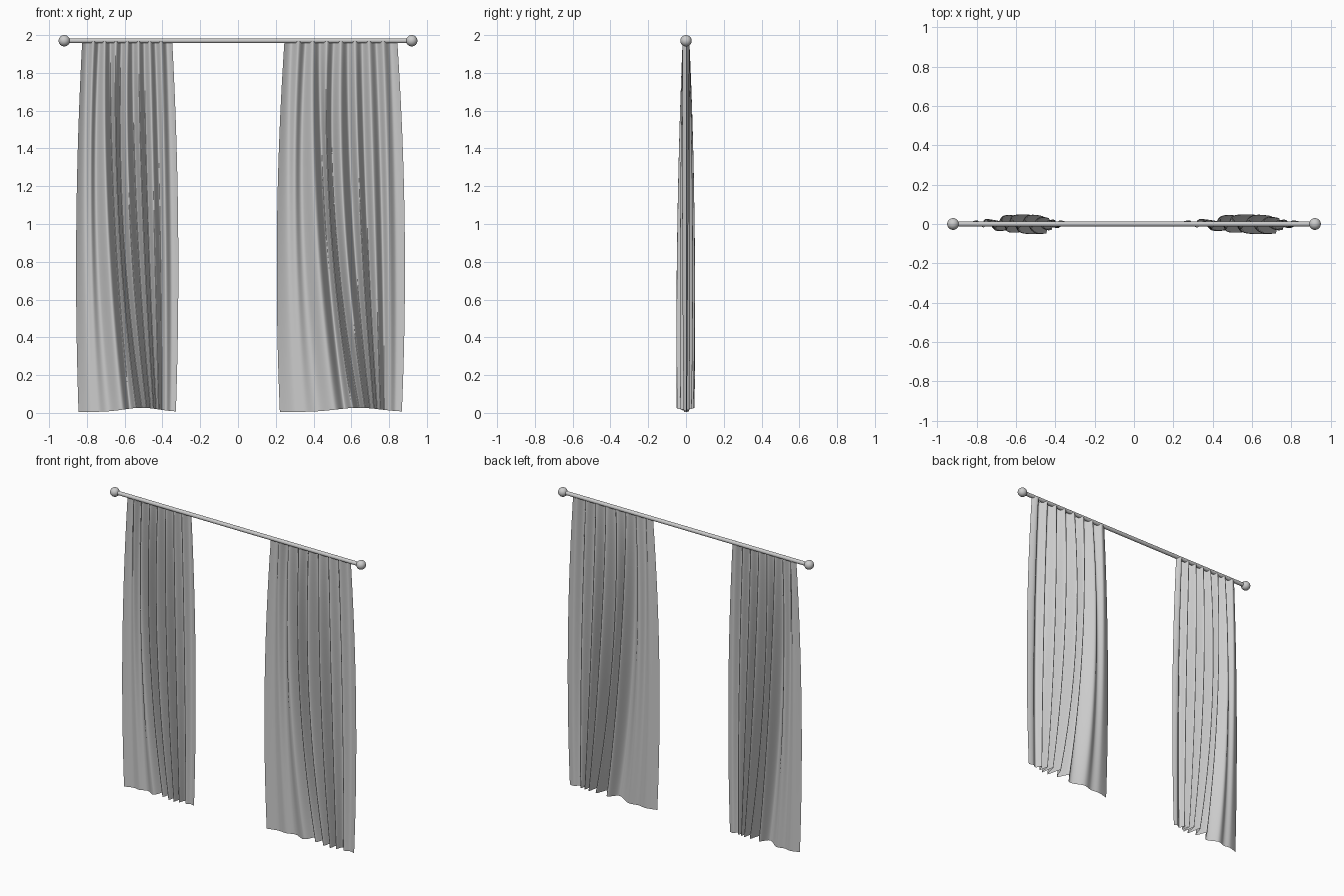
import bpy, bmesh, math

if "Cube" in bpy.data.objects:
    bpy.data.objects.remove(bpy.data.objects["Cube"])

# Fold profiles: positions across the panel (0..1) and depths, even = front ridge, odd = back valley
TOP_X = [0.056 + 0.888 * i / 16 for i in range(17)]
TOP_Y = [0.0] + [0.018 * (-1) ** (i + 1) for i in range(1, 16)] + [0.0]
MID_X = [0, .08, .14, .20, .30, .37, .41, .45, .52, .59, .65, .70, .76, .82, .87, .93, 1]
MID_Y = [-.01, .015, .0, .025, -.035, .044, -.042, .044, -.044, .044, -.044, .035, -.03, .022, -.02, .012, 0]
LOW_X = [.02, .13, .22, .32, .45, .53, .59, .645, .69, .73, .76, .785, .81, .84, .88, .93, .98]
LOW_Y = [-.01, .008, .002, .015, -.025, .035, -.035, .045, -.05, .04, -.048, .03, -.03, .018, -.012, .005, 0]


def spline(p, t):
    """Catmull-Rom value of list p at t in 0..len-1."""
    i = min(int(t), len(p) - 2)
    f = t - i
    a, b, c, d = p[max(i - 1, 0)], p[i], p[i + 1], p[min(i + 2, len(p) - 1)]
    return 0.5 * (2 * b + (c - a) * f + (2 * a - 5 * b + 4 * c - d) * f ** 2
                  + (3 * b - a - 3 * c + d) * f ** 3)


def blend(low, mid, top, v):
    """Quadratic through the three levels v = 0, 0.55, 1."""
    m = 0.55
    return (low * (v - m) * (v - 1) / m + mid * v * (v - 1) / (m * (m - 1))
            + top * v * (v - m) / (1 - m))


def curtain(name, x0, width, nu=192, nv=50):
    bm = bmesh.new()
    rows = []
    for j in range(nv + 1):
        v = j / nv
        row = []
        for i in range(nu + 1):
            t = 16 * i / nu
            x = blend(spline(LOW_X, t), spline(MID_X, t), spline(TOP_X, t), v)
            y = blend(spline(LOW_Y, t), spline(MID_Y, t), spline(TOP_Y, t), v)
            hem = 0.005 + 0.022 * math.exp(-((x - 0.64) / 0.24) ** 2)
            row.append(bm.verts.new((x0 + width * x, y, hem + (1.965 - hem) * v)))
        rows.append(row)
    for a, b in zip(rows, rows[1:]):
        for i in range(nu):
            bm.faces.new((a[i], a[i + 1], b[i + 1], b[i]))
    me = bpy.data.meshes.new(name)
    bm.to_mesh(me)
    bm.free()
    me.shade_smooth()
    ob = bpy.data.objects.new(name, me)
    bpy.context.collection.objects.link(ob)


# Pair of hanging panels, the right one wider
curtain("left_curtain", -0.855, 0.537)
curtain("right_curtain", 0.208, 0.673)

# Rod
bpy.ops.mesh.primitive_cylinder_add(vertices=32, radius=0.013, depth=1.84,
                                    location=(0, 0, 1.97), rotation=(0, math.pi / 2, 0))
bpy.context.object.name = "curtain_rod"
bpy.ops.object.shade_smooth_by_angle()

# Ball ends
for side, label in ((-1, "left"), (1, "right")):
    bpy.ops.mesh.primitive_uv_sphere_add(segments=32, ring_count=16, radius=0.03,
                                         location=(side * 0.92, 0, 1.97))
    bpy.context.object.name = label + "_rod_end"
    bpy.ops.object.shade_smooth_by_angle()
